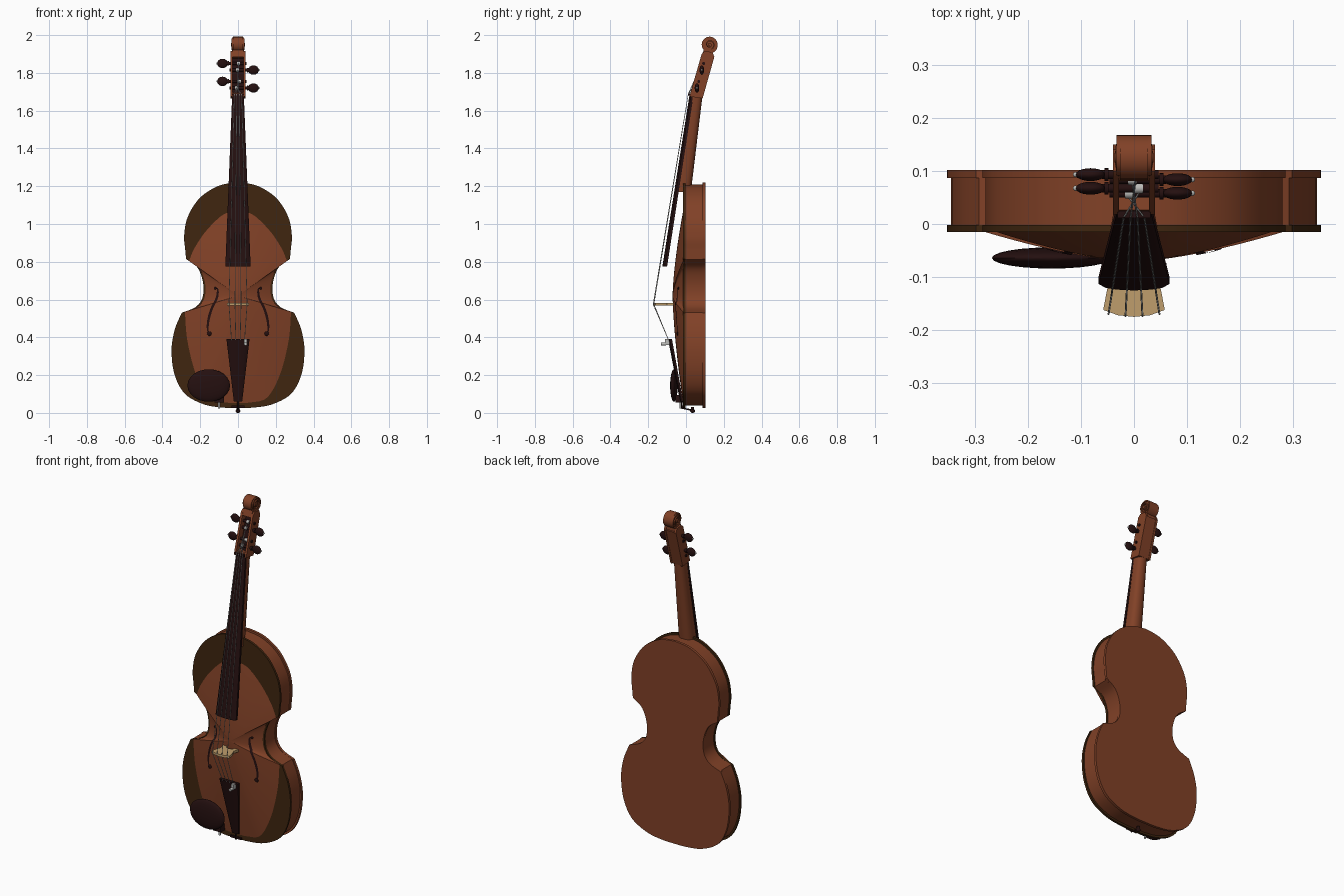
import bpy, bmesh, math
from mathutils import Vector, Matrix
from mathutils.bvhtree import BVHTree

cube = bpy.data.objects.get("Cube")
if cube:
    bpy.data.objects.remove(cube, do_unlink=True)


def material(name, color):
    mat = bpy.data.materials.new(name)
    mat.use_nodes = True
    mat.diffuse_color = (*color, 1)
    for node in mat.node_tree.nodes:
        if node.type == 'BSDF_PRINCIPLED':
            node.inputs["Base Color"].default_value = (*color, 1)
            node.inputs["Roughness"].default_value = 0.5
    return mat


varnish = material("red brown varnish", (0.22, 0.053, 0.02))
shade = material("dark olive varnish", (0.05, 0.019, 0.005))
ebony = material("ebony", (0.018, 0.005, 0.005))
maple = material("pale maple", (0.52, 0.34, 0.15))
silver = material("silver", (0.5, 0.5, 0.48))


def finish(name, bm, mat):
    bmesh.ops.recalc_face_normals(bm, faces=bm.faces)
    mesh = bpy.data.meshes.new(name)
    bm.to_mesh(mesh)
    bm.free()
    mesh.materials.append(mat)
    obj = bpy.data.objects.new(name, mesh)
    bpy.context.collection.objects.link(obj)
    return obj


def prism(name, points, vec, mat):
    """Flat polygon pushed along a vector."""
    bm = bmesh.new()
    face = bm.faces.new([bm.verts.new(p) for p in points])
    new = bmesh.ops.extrude_face_region(bm, geom=[face])["geom"]
    bmesh.ops.translate(bm, vec=vec, verts=[v for v in new if isinstance(v, bmesh.types.BMVert)])
    return finish(name, bm, mat)


def loft(name, rings, mat, closed=True):
    """Skin through rings of equal length, with capped ends."""
    bm = bmesh.new()
    rows = [[bm.verts.new(p) for p in ring] for ring in rings]
    n = len(rows[0])
    for a, b in zip(rows, rows[1:]):
        for i in range(n if closed else n - 1):
            j = (i + 1) % n
            bm.faces.new((a[i], a[j], b[j], b[i]))
    if closed:
        bm.faces.new(rows[0])
        bm.faces.new(rows[-1])
    return finish(name, bm, mat)


def ellipsoid(name, center, radii, mat):
    bm = bmesh.new()
    bmesh.ops.create_uvsphere(bm, u_segments=24, v_segments=12, radius=1)
    bmesh.ops.transform(bm, matrix=Matrix.Translation(center) @ Matrix.Diagonal((*radii, 1)), verts=bm.verts)
    return finish(name, bm, mat)


def box(name, center, size, mat):
    bm = bmesh.new()
    bmesh.ops.create_cube(bm, size=1)
    bmesh.ops.transform(bm, matrix=Matrix.Translation(center) @ Matrix.Diagonal((*size, 1)), verts=bm.verts)
    return finish(name, bm, mat)


def rod(name, a, b, r, mat):
    a, b = Vector(a), Vector(b)
    bm = bmesh.new()
    bmesh.ops.create_cone(bm, cap_ends=True, segments=16, radius1=r, radius2=r, depth=(b - a).length)
    turn = (b - a).to_track_quat('Z', 'Y').to_matrix().to_4x4()
    bmesh.ops.transform(bm, matrix=Matrix.Translation((a + b) / 2) @ turn, verts=bm.verts)
    return finish(name, bm, mat)


def tube(name, points, r, mat):
    curve = bpy.data.curves.new(name, 'CURVE')
    curve.dimensions = '3D'
    curve.bevel_depth = r
    curve.bevel_resolution = 1
    spline = curve.splines.new('POLY')
    spline.points.add(len(points) - 1)
    for sp, p in zip(spline.points, points):
        sp.co = (*p, 1)
    curve.materials.append(mat)
    bpy.context.collection.objects.link(bpy.data.objects.new(name, curve))


def smooth(points, steps=6):
    """Catmull-Rom curve through 2D points."""
    p = [Vector(q) for q in points]
    p = [p[0]] + p + [p[-1]]
    out = []
    for a, b, c, d in zip(p, p[1:], p[2:], p[3:]):
        for k in range(steps):
            t = k / steps
            out.append(b + (c - a) * t / 2 + (a * 2 - b * 5 + c * 4 - d) * t * t / 2
                       + (b * 3 - a - c * 3 + d) * t ** 3 / 2)
    return out + [p[-1]]


def outline(*runs):
    """Join half-outline runs at sharp corners and mirror them."""
    half = []
    for run in runs:
        half += smooth(run)[:-1]
    half.append(Vector(runs[-1][-1]))
    return half + [Vector((-q.x, q.y)) for q in reversed(half[1:-1])]


# Body: two plates, ribs and an arched belly
MID = Vector((0, 0.62))
waist = [(.275, .815), (.215, .77), (.185, .69), (.188, .61), (.225, .56), (.298, .53)]
upper = [(0, 1.22), (.1, 1.203), (.2, 1.14), (.265, 1.04), (.285, .94), (.28, .87), waist[0]]
lower = [waist[-1], (.335, .44), (.352, .33), (.335, .2), (.28, .1), (.18, .045), (.08, .028), (0, .026)]
edge = outline(upper, waist, lower)


def slab(name, scale, y, depth, mat):
    pts = [MID + (q - MID) * scale for q in edge]
    prism(name, [(q.x, y, q.y) for q in pts], (0, depth, 0), mat)


slab("front_plate", 1, -.015, .013, shade)
slab("back_plate", 1, .087, .015, varnish)
slab("ribs", .98, -.004, .094, varnish)

inner = [tuple(MID + (Vector(q) - MID) * .965) for q in waist]
arch = outline([(0, 1.08), (.08, 1.06), (.17, .975), (.235, .88), inner[0]], inner,
               [inner[-1], (.275, .38), (.23, .2), (.16, .07), (.07, .042), (0, .04)])
rings = []
for k in range(13):
    t = max(1 - k / 12, .004)
    y = -.013 - .058 * (1 - t ** 1.5)
    rings.append([(q.x * t, y, MID.y + (q.y - MID.y) * t) for q in arch])
belly = loft("arched_belly", rings, varnish)

# Sound holes: thin dark ribbons laid on the belly
tree = BVHTree.FromPolygons([v.co for v in belly.data.vertices], [p.vertices for p in belly.data.polygons])


def on_belly(x, z, lift=.003):
    hit = tree.ray_cast(Vector((x, -1, z)), Vector((0, 1, 0)))[0]
    return (x, (hit.y if hit else -.015) - lift, z)


path = smooth([(.122, .665), (.108, .655), (.112, .61), (.14, .55), (.157, .49), (.16, .44), (.15, .42)])
for side, label in ((1, "left"), (-1, "right")):
    rows = []
    for i, q in enumerate(path):
        w = .002 + .005 * math.sin(math.pi * i / (len(path) - 1))
        rows.append([on_belly(side * (q.x - w), q.y), on_belly(side * (q.x + w), q.y)])
    loft(label + "_sound_hole", rows, ebony, closed=False)
    for x, z, r in ((.12, .66, .007), (.152, .42, .012)):
        x, y, z = on_belly(side * x, z, .001)
        ellipsoid(label + "_sound_hole_eye", (x, y, z), (r, .004, r), ebony)


# Neck and fingerboard
def section(w, front, back, z, front_bow, back_bow, n=10):
    ring = []
    for y, bow, sign in ((front, front_bow, -1), (back, back_bow, 1)):
        for k in range(n + 1):
            u = 1 - 2 * k / n
            ring.append((-sign * w * u, y + sign * bow * math.sqrt(max(0, 1 - u * u)), z))
    return ring


loft("neck", [section(.045, -.04, -.01, 1.17, 0, .035), section(.043, -.034, -.002, 1.22, 0, .034),
              section(.032, .034, .058, 1.66, 0, .027), section(.032, .038, .062, 1.69, 0, .027)], varnish)
loft("fingerboard", [section(.067, -.113, -.1, .775, .012, 0), section(.031, .026, .04, 1.68, .008, 0)], ebony)
box("nut", (0, .024, 1.686), (.062, .026, .012), ebony)

# Pegbox: two cheeks, a back and a dark cavity
cheek = [(.018, 1.675), (.088, 1.665), (.15, 1.885), (.14, 1.91), (.1, 1.915), (.083, 1.9)]
for side, label in ((1, "left"), (-1, "right")):
    prism(label + "_pegbox_cheek", [(side * .04, y, z) for y, z in cheek], (-side * .012, 0, 0), varnish)


def across(name, profile, w, mat):
    prism(name, [(-w, y, z) for y, z in profile], (2 * w, 0, 0), mat)


across("pegbox_back", [(.068, 1.67), (.086, 1.667), (.147, 1.886), (.128, 1.89)], .03, varnish)
across("pegbox_cavity", [(.061, 1.685), (.069, 1.685), (.127, 1.885), (.119, 1.885)], .029, ebony)
across("pegbox_sill", [(.02, 1.677), (.08, 1.667), (.084, 1.69), (.026, 1.697)], .03, varnish)
across("pegbox_top", [(.081, 1.885), (.14, 1.87), (.14, 1.92), (.095, 1.925)], .03, varnish)

# Scroll: a wound ribbon around a narrower core
CY, CZ = .125, 1.95
turns = []
for k in range(73):
    t = k / 72
    a = -math.pi * .6 + t * math.tau * 2.3
    r, w = .05 - .038 * t ** .8, .032 + .004 * t
    thick = .008 - .003 * t
    turns.append([(x, CY + q * math.cos(a), CZ + q * math.sin(a))
                  for x, q in ((-w, r), (w, r), (w, r - thick), (-w, r - thick))])
loft("scroll_spiral", turns, varnish)
rod("scroll_core", (-.026, CY, CZ), (.026, CY, CZ), .042, varnish)
rod("scroll_eye", (-.037, CY, CZ), (.037, CY, CZ), .009, varnish)

# Pegs
pegs = []
for side, z in ((-1, 1.755), (-1, 1.85), (1, 1.815), (1, 1.72)):
    y = .058 + .27 * (z - 1.72)
    pegs.append((y, z))
    rod("peg_shaft", (-side * .046, y, z), (side * .06, y, z), .008, ebony)
    rod("peg_collar", (side * .048, y, z), (side * .056, y, z), .012, ebony)
    ellipsoid("peg_head", (side * .082, y, z), (.028, .012, .025), ebony)
    ellipsoid("peg_tip", (side * .11, y, z), (.005, .005, .005), silver)

# Bridge
half = [(.03, -.172), (.058, -.162), (.05, -.12), (.041, -.1), (.052, -.055), (.028, -.055), (.02, -.08)]
ring = [(0, -.175)] + half + [(0, -.087)] + [(-x, y) for x, y in reversed(half)]
prism("bridge", [(x, y, .568) for x, y in ring], (0, 0, .014), maple)

# Tailpiece, fine tuner, end button and saddle
loft("tailpiece", [section(.022, -.025, -.015, .06, .006, 0), section(.061, -.086, -.074, .39, .009, 0)], ebony)
tube("tail_cord", [(0, -.022, .07), (0, -.022, .025), (0, .03, .015)], .005, ebony)
rod("end_button", (0, .035, .03), (0, .035, .008), .008, ebony)
ellipsoid("end_button_head", (0, .035, .01), (.013, .013, .01), ebony)
box("saddle", (0, -.014, .033), (.07, .018, .012), ebony)
box("fine_tuner", (.04, -.1, .375), (.016, .024, .03), silver)
rod("fine_tuner_screw", (.04, -.105, .365), (.04, -.132, .365), .008, silver)

# Chin rest with its clamp
ellipsoid("chin_rest", (-.155, -.064, .145), (.113, .02, .086), ebony)
box("chin_rest_foot", (-.1, -.03, .075), (.05, .05, .04), ebony)
rod("chin_rest_clamp", (-.1, -.028, .07), (-.1, -.028, .024), .006, silver)

# Strings from the tailpiece over bridge and nut to the pegs
for i, (py, pz) in enumerate(pegs):
    u = i - 1.5
    top = -.176 + .004 * abs(u)
    tube("string", [(u * .023, -.092, .385), (u * .032, top, .575), (u * .013, .012, 1.688),
                    (-u * .006, py - .009, pz)], .0018, silver)
    rod("string_winding", (-u * .006 - .008, py, pz), (-u * .006 + .008, py, pz), .01, silver)

# Smooth the rounded surfaces and keep the edges sharp
bpy.ops.object.select_all(action='DESELECT')
for obj in bpy.context.collection.objects:
    if obj.type == 'MESH':
        obj.select_set(True)
        bpy.context.view_layer.objects.active = obj
bpy.ops.object.shade_smooth_by_angle(angle=math.radians(35))
